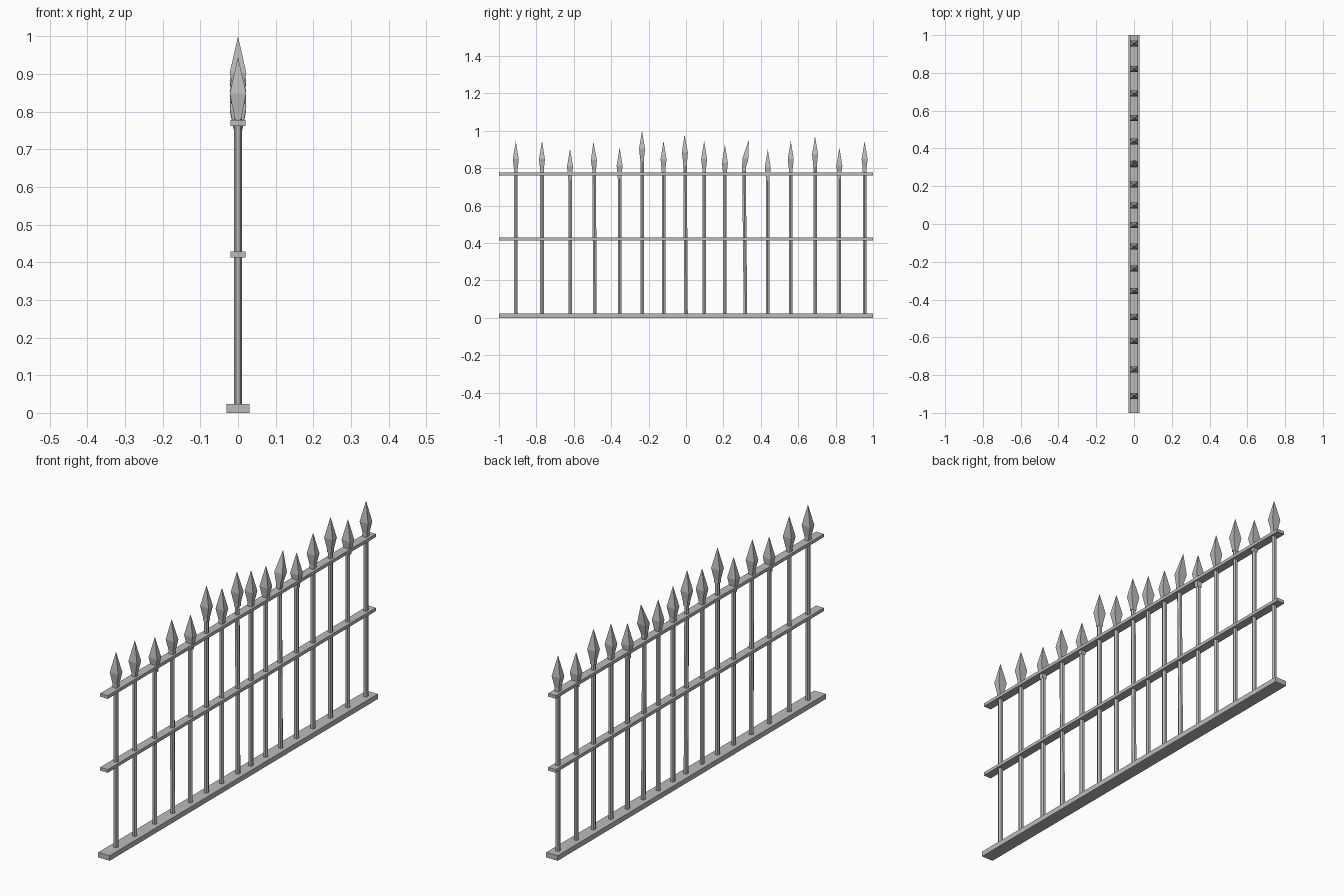
import bpy, bmesh, math

cube = bpy.data.objects.get("Cube")
if cube:
    bpy.data.objects.remove(cube, do_unlink=True)

iron = bpy.data.materials.new("grey iron")
iron.use_nodes = True
GREY = (0.5, 0.5, 0.5, 1)
iron.diffuse_color = GREY
iron.node_tree.nodes["Principled BSDF"].inputs["Base Color"].default_value = GREY


def loft(name, rings, cap_top=True):
    """Join rings of equal size into one closed, flat-faced part."""
    bm = bmesh.new()
    loops = [[bm.verts.new(p) for p in ring] for ring in rings]
    for a, b in zip(loops, loops[1:]):
        for i in range(len(a)):
            j = (i + 1) % len(a)
            bm.faces.new((a[i], a[j], b[j], b[i]))
    bm.faces.new(loops[0][::-1])
    bm.faces.new(loops[-1])
    bmesh.ops.remove_doubles(bm, verts=bm.verts, dist=1e-5)
    bmesh.ops.recalc_face_normals(bm, faces=bm.faces)
    mesh = bpy.data.meshes.new(name)
    bm.to_mesh(mesh)
    bm.free()
    mesh.materials.append(iron)
    obj = bpy.data.objects.new(name, mesh)
    bpy.context.collection.objects.link(obj)
    return obj


def rect(hx, hy, y, z):
    return [(sx * hx, y + sy * hy, z)
            for sx, sy in ((-1, -1), (1, -1), (1, 1), (-1, 1))]


def hexagon(r, y, z):
    return [(r * math.cos(i * math.pi / 3), y + r * math.sin(i * math.pi / 3), z)
            for i in range(6)]


# Horizontal rails: half width, bottom and top
for name, hx, z0, z1 in (("base_rail", 0.03, 0, 0.024),
                         ("middle_rail", 0.02, 0.413, 0.428),
                         ("top_rail", 0.02, 0.762, 0.777)):
    loft(name, [rect(hx, 1, 0, z0), rect(hx, 1, 0, z1)])

# Upright bars with spear heads: position along the fence and tip height
BARS = [(-0.91, 0.945), (-0.77, 0.945), (-0.62, 0.905), (-0.487, 0.94),
        (-0.355, 0.91), (-0.235, 1.0), (-0.12, 0.945), (0.0, 0.98),
        (0.097, 0.945), (0.208, 0.925), (0.318, 0.95), (0.437, 0.9),
        (0.56, 0.945), (0.69, 0.97), (0.82, 0.91), (0.955, 0.945)]
# Bent bars: shift of the bar top and of the spear tip
BENT = {3: (-0.004, -0.008), 7: (-0.005, -0.008), 10: (-0.008, 0.018)}

for i, (y, tip) in enumerate(BARS):
    top_shift, tip_shift = BENT.get(i, (0, 0))
    yt = y + top_shift
    neck = tip - 0.15
    loft(f"bar_{i + 1}", [hexagon(0.011, y, 0.01), hexagon(0.011, yt, neck + 0.005)])
    loft(f"spear_head_{i + 1}", [
        rect(0.011, 0.01, yt, neck - 0.015),
        rect(0.011, 0.01, yt, neck),
        rect(0.022, 0.016, yt + 0.3 * (tip_shift - top_shift), tip - 0.097),
        rect(0, 0, y + tip_shift, tip)])
